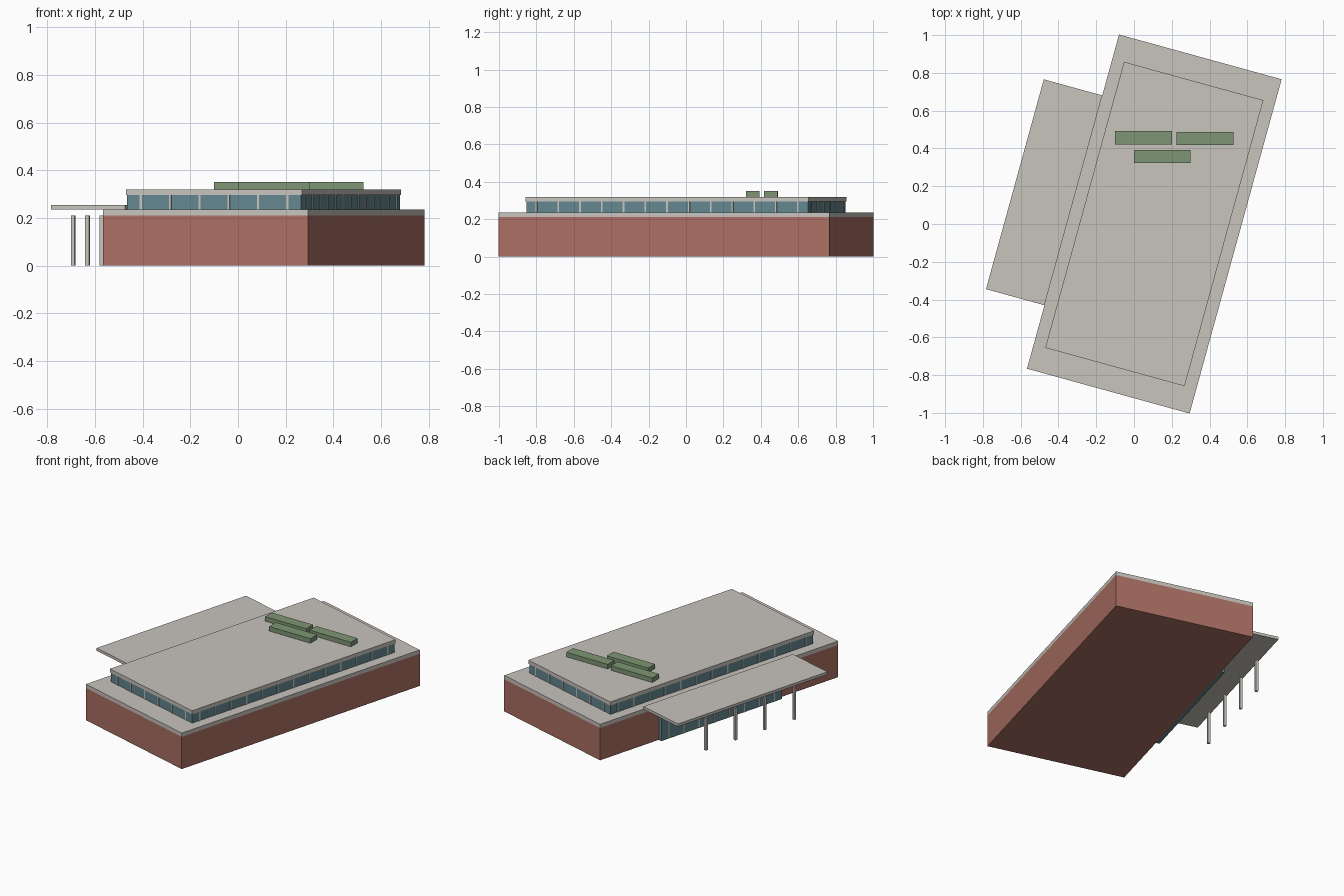
import bpy, bmesh, math
from mathutils import Matrix, Vector

if "Cube" in bpy.data.objects:
    bpy.data.objects.remove(bpy.data.objects["Cube"])


def material(name, rgb):
    m = bpy.data.materials.new(name)
    lin = [((c / 255 + 0.055) / 1.055) ** 2.4 for c in rgb]
    m.diffuse_color = (*lin, 1)
    m.use_nodes = True
    m.node_tree.nodes["Principled BSDF"].inputs["Base Color"].default_value = m.diffuse_color
    return m


CONCRETE = material("warm_grey_concrete", (200, 195, 188))
BRICK = material("red_brick", (171, 111, 99))
GLASS = material("teal_glass", (100, 134, 143))
GREEN = material("green_metal", (126, 150, 117))

# The building is turned on the site; parts are laid out in its own axes
SITE = Matrix.Translation((0.1075, 0, 0)) @ Matrix.Rotation(math.radians(-15.4), 4, 'Z')


def boxes(name, mat, spans, frame=SITE):
    """One object made of boxes, each given as (x0, x1, y0, y1, z0, z1)."""
    bm = bmesh.new()
    for x0, x1, y0, y1, z0, z1 in spans:
        centre = Vector(((x0 + x1) / 2, (y0 + y1) / 2, (z0 + z1) / 2))
        size = Matrix.Diagonal((x1 - x0, y1 - y0, z1 - z0, 1))
        bmesh.ops.create_cube(bm, size=1, matrix=Matrix.Translation(centre) @ size)
    mesh = bpy.data.meshes.new(name)
    bm.to_mesh(mesh)
    bm.free()
    mesh.materials.append(mat)
    ob = bpy.data.objects.new(name, mesh)
    ob.matrix_world = frame
    bpy.context.collection.objects.link(ob)
    return ob


def spread(half, count):
    """Centres of equal bays across -half..half."""
    step = 2 * half / count
    return [-half + step * (i + 0.5) for i in range(count)]


# Lower storey: brick walls and a flush concrete roof slab
W, L = 0.4465, 0.9175
EAVE, ROOF = 0.211, 0.236
boxes("brick_walls", BRICK, [(-W, W, -L, L, 0, EAVE)])
boxes("lower_roof_slab", CONCRETE, [(-W, W, -L, L, EAVE, ROOF)])

# Upper storey: glazed band with mullions under a flat roof
UW, UL = 0.3825, 0.785
TOP0, TOP1 = 0.296, 0.32
IN, BAR = 0.004, 0.0045
boxes("upper_glazing", GLASS, [(-UW + IN, UW - IN, -UL + IN, UL - IN, ROOF, TOP0)])
boxes("upper_roof_slab", CONCRETE, [(-UW, UW, -UL, UL, TOP0, TOP1)])
bars = []
for s in (-1, 1):
    for x in spread(UW, 6):
        y = s * (UL - 0.005)
        bars.append((x - BAR, x + BAR, y - 0.004, y + 0.004, ROOF, TOP0))
    for y in spread(UL, 13):
        x = s * (UW - 0.005)
        bars.append((x - 0.004, x + 0.004, y - BAR, y + BAR, ROOF, TOP0))
boxes("upper_mullions", CONCRETE, bars)

# Entrance: shopfront on the left wall
FRONT = -W - 0.024
boxes("entrance_glazing", GLASS, [(FRONT, -W, -0.465, 0.465, 0, EAVE)])
boxes("entrance_mullions", CONCRETE,
      [(FRONT - 0.002, FRONT + 0.004, y - 0.004, y + 0.004, 0, EAVE)
       for y in spread(0.465, 8)])

# Canopy and its square columns
boxes("entrance_canopy", CONCRETE, [(-W - 0.321, -W, -0.569, 0.583, ROOF, 0.254)])
COL = 0.008
boxes("canopy_columns", CONCRETE,
      [(-0.735 - COL, -0.735 + COL, y - COL, y + COL, 0, EAVE)
       for y in (-0.34, -0.113, 0.113, 0.34)])

# Rooftop units, square to the world axes
boxes("rooftop_units", GREEN,
      [(x, x + 0.3, y, y + 0.07, TOP1, 0.35)
       for x, y in ((-0.1, 0.422), (0.226, 0.418), (0.0, 0.322))],
      Matrix.Identity(4))
